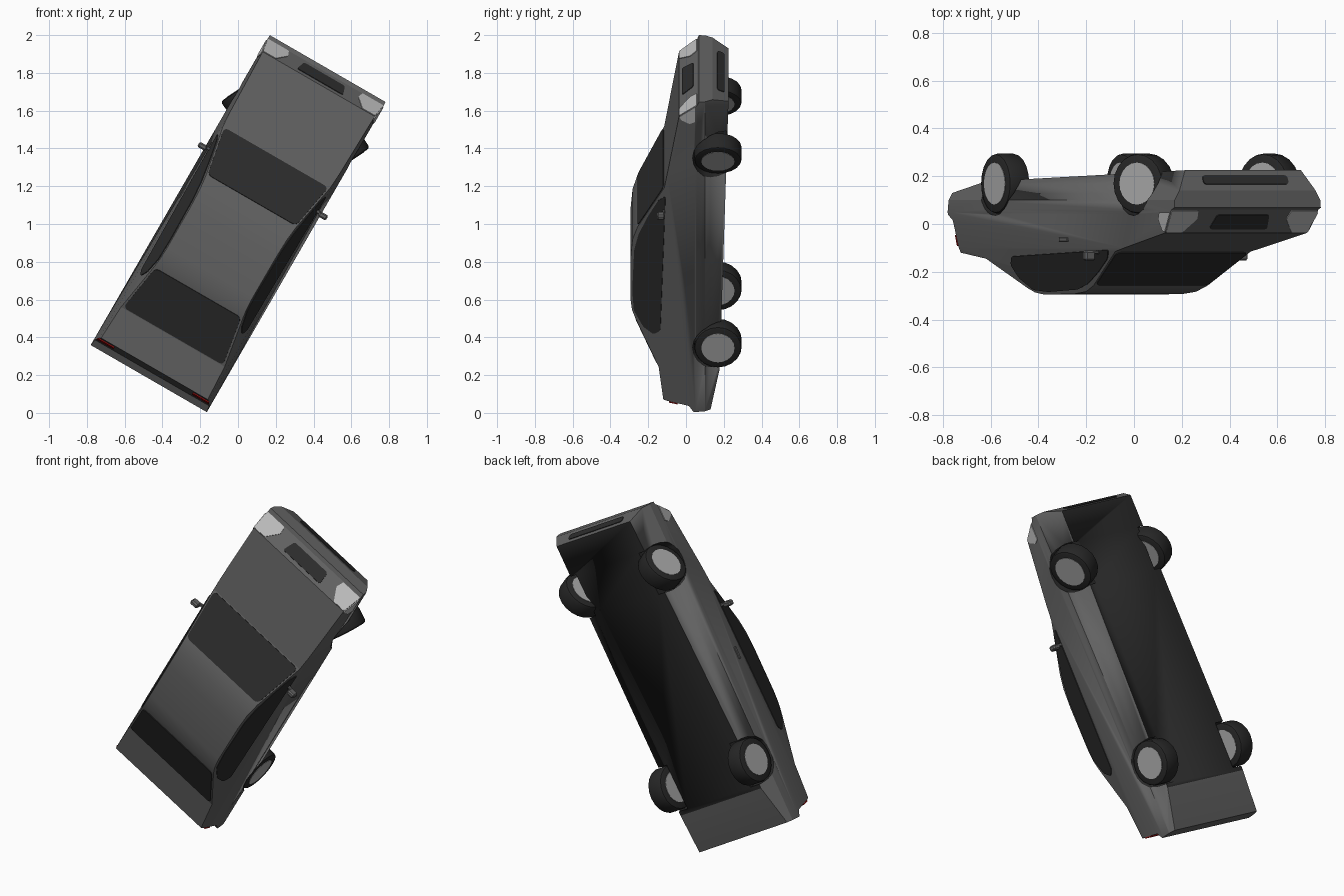
import bpy, bmesh, math
from mathutils import Matrix, Vector

cube = bpy.data.objects.get("Cube")
if cube:
    bpy.data.objects.remove(cube, do_unlink=True)

# Car space: x across, y forward, z up; POSE stands it on its tail, leaning sideways
S, C = 0.5, math.sqrt(0.75)
POSE = Matrix(((C, S, 0, 0), (0, 0, -1, 0), (-S, C, 0, 1), (0, 0, 0, 1)))


def material(name, r, g, b):
    m = bpy.data.materials.new(name)
    m.use_nodes = True
    m.diffuse_color = (r, g, b, 1)
    m.node_tree.nodes["Principled BSDF"].inputs["Base Color"].default_value = (r, g, b, 1)
    return m


PAINT = material("grey_paint", .12, .12, .12)
GLASS = material("dark_glass", .025, .025, .025)
RUBBER = material("tyre_rubber", .02, .02, .02)
UNDER = material("underbody_black", .022, .022, .022)
METAL = material("wheel_metal", .40, .40, .40)
LAMP = material("headlight_clear", .50, .50, .50)
RED = material("tail_red", .40, .005, .005)


def finish(name, bm, mats, angle=25):
    bmesh.ops.recalc_face_normals(bm, faces=bm.faces)
    me = bpy.data.meshes.new(name)
    bm.to_mesh(me)
    bm.free()
    for m in mats:
        me.materials.append(m)
    me.shade_smooth()
    me.set_sharp_from_angle(angle=math.radians(angle))
    ob = bpy.data.objects.new(name, me)
    bpy.context.collection.objects.link(ob)
    ob.matrix_world = POSE
    return ob


KNOTS = [(-.225, .28), (-.10, .352), (-.05, .355), (.10, .333), (.30, .26)]


def half_width(z):
    for (z0, x0), (z1, x1) in zip(KNOTS, KNOTS[1:]):
        if z <= z1 or z1 == KNOTS[-1][0]:
            return x0 + (x1 - x0) * (z - z0) / (z1 - z0)


def along(p, q, y):
    return p[1] + (q[1] - p[1]) * (y - p[0]) / (q[0] - p[0])


# Key points of the side profile (y, z)
NOSE_LOW, NOSE_TOP = (.928, -.06), (.855, .037)
GLASS_LOW, GLASS_TOP = (.41, .115), (.14, .257)
REAR_TOP, REAR_LOW = (-.42, .268), (-.69, .145)
TAIL_TOP, TAIL_LOW = (-.885, .12), (-.91, -.015)
PROFILE = [(.912, -.225), (.95, -.14), (.95, -.068), NOSE_LOW, NOSE_TOP,
           GLASS_LOW, GLASS_TOP, (.06, .283), (-.05, .293), (-.30, .295),
           (-.37, .286), REAR_TOP, REAR_LOW, TAIL_TOP, TAIL_LOW,
           (-.945, -.04), (-.94, -.13), (-.71, -.178)]

# Body shell: extruded profile, sliced at the side creases, tapered by height
bm = bmesh.new()
face = bm.faces.new([bm.verts.new((-1, y, z)) for y, z in PROFILE])
ext = bmesh.ops.extrude_face_region(bm, geom=[face])
for v in ext["geom"]:
    if isinstance(v, bmesh.types.BMVert):
        v.co.x = 1
for z, _ in KNOTS[1:-1]:
    bmesh.ops.bisect_plane(bm, geom=bm.verts[:] + bm.edges[:] + bm.faces[:],
                           plane_co=(0, 0, z), plane_no=(0, 0, 1))
for v in bm.verts:
    v.co.x *= half_width(v.co.z)
bmesh.ops.recalc_face_normals(bm, faces=bm.faces)
for f in bm.faces:
    if f.normal.z < -.9 and f.calc_center_median().y > -.6:
        f.material_index = 1
body = finish("body", bm, [PAINT, UNDER], 16)


def cylinder(name, radius, width, mat, place, bevel=0, segments=20):
    bm = bmesh.new()
    bmesh.ops.create_cone(bm, cap_ends=True, segments=segments, radius1=radius,
                          radius2=radius, depth=width)
    if bevel:
        rims = [e for e in bm.edges if abs(e.verts[0].co.z - e.verts[1].co.z) < 1e-4]
        bmesh.ops.bevel(bm, geom=rims, offset=bevel, segments=2, profile=.5,
                        affect='EDGES')
    bm.transform(place @ Matrix.Rotation(math.pi / 2, 4, 'Y'))
    return finish(name, bm, [mat], 40)


# Wheels, the front pair steered, each with a wheel arch cut in the body
for end, y, steer in (("front", .607, -26), ("rear", -.553, 0)):
    for side, s in (("right", 1), ("left", -1)):
        place = Matrix.Translation((s * .303, y, -.169)) @ Matrix.Rotation(
            math.radians(steer), 4, 'Z')
        cylinder(f"{end}_{side}_tyre", .126, .10, RUBBER, place, .014)
        cylinder(f"{end}_{side}_hub", .088, .104, METAL, place)
        cutter = cylinder(f"{end}_{side}_arch_cutter", .134, .16, UNDER,
                          Matrix.Translation((s * .32, y, -.169)))
        cutter.hide_render = True
        cutter.hide_viewport = True
        cut = body.modifiers.new(f"{end}_{side}_arch", 'BOOLEAN')
        cut.operation = 'DIFFERENCE'
        cut.solver = 'EXACT'
        cut.material_mode = 'TRANSFER'
        cut.object = cutter


def plate(name, pts, mat, rounding=0, thick=.004):
    """Thin panel lying on the body, with rounded corners."""
    bm = bmesh.new()
    f = bm.faces.new([bm.verts.new(p) for p in pts])
    if rounding:
        bmesh.ops.bevel(bm, geom=bm.verts[:], offset=rounding, segments=4,
                        profile=.5, affect='VERTICES')
    f = bm.faces[:][0]
    f.normal_update()
    n = f.normal.copy()
    if n.dot(f.calc_center_median()) < 0:
        n.negate()
    ext = bmesh.ops.extrude_face_region(bm, geom=[f])
    bmesh.ops.translate(bm, vec=n * thick,
                        verts=[v for v in ext["geom"] if isinstance(v, bmesh.types.BMVert)])
    return finish(name, bm, [mat], 20)


def on_slope(p, q, pts):
    return [(x, y, along(p, q, y)) for x, y in pts]


def on_side(s, pts):
    return [(s * half_width(z), y, z) for y, z in pts]


# Windscreen and rear window
plate("windscreen", on_slope(GLASS_LOW, GLASS_TOP, [
    (-.318, .405), (.318, .405), (.27, .145), (-.27, .145)]), GLASS, .025)
plate("rear_window", on_slope(REAR_TOP, REAR_LOW, [
    (-.262, -.42), (.262, -.42), (.305, -.685), (-.305, -.685)]), GLASS, .025)

# Grille and lower intake
plate("grille", on_slope(NOSE_LOW, NOSE_TOP, [
    (-.14, .868), (.14, .868), (.125, .913), (-.125, .913)]), GLASS, .012)
plate("lower_intake", [(x, along((-.225, .912), (-.14, .95), z), z) for x, z in (
    (-.205, -.165), (.205, -.165), (.205, -.203), (-.205, -.203))], GLASS, .015)

for side, s in (("right", 1), ("left", -1)):
    # Side glass
    plate(f"{side}_side_window", on_side(s, [
        (.36, .108), (.33, .145), (.22, .20), (.10, .25), (0, .273), (-.25, .283),
        (-.37, .275), (-.46, .225), (-.495, .17), (-.465, .135)]), GLASS, .012)
    # Headlights wrapping round the corner
    plate(f"{side}_headlight", on_slope(NOSE_LOW, NOSE_TOP, [
        (s * .342, .857), (s * .265, .857), (s * .215, .90), (s * .225, .926),
        (s * .353, .926)]), LAMP, .006)
    plate(f"{side}_headlight_wrap", on_side(s, [
        (.855, .034), (.835, .025), (.815, -.02), (.83, -.048), (.92, -.048)]), LAMP, .004)
    # Tail lights
    plate(f"{side}_tail_light", [(s * x, along((TAIL_LOW[1], TAIL_LOW[0]),
                                               (TAIL_TOP[1], TAIL_TOP[0]), z), z)
          for x, z in ((.338, .09), (.24, .09), (.24, .045), (.343, .045))], RED, 0, .006)


def block(name, size, loc, mat, turn=0):
    bm = bmesh.new()
    bmesh.ops.create_cube(bm, size=1, matrix=Matrix.LocRotScale(
        Vector(loc), Matrix.Rotation(turn, 3, 'Y'), Vector(size)))
    bmesh.ops.bevel(bm, geom=bm.edges[:], offset=min(size) * .25, segments=1, affect='EDGES')
    return finish(name, bm, [mat])


# Door mirrors and door handle
for side, s in (("right", 1), ("left", -1)):
    block(f"{side}_mirror", (.05, .03, .042), (s * .368, .262, .132), PAINT)
    block(f"{side}_mirror_arm", (.04, .018, .014), (s * .335, .268, .118), PAINT)
block("door_handle", (.012, .07, .018), (-half_width(.065), 0, .065), PAINT)
